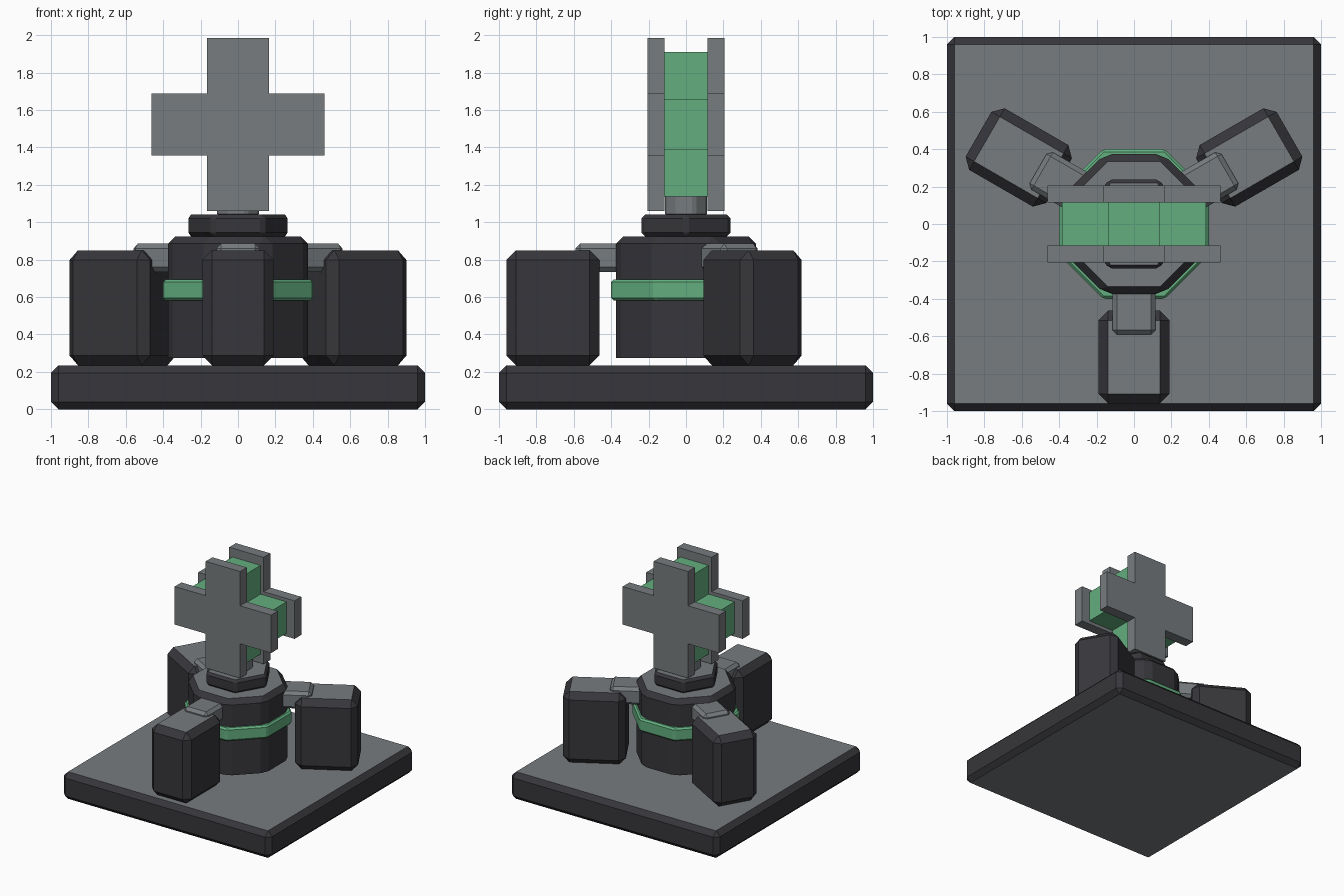
import bpy, bmesh, math
from mathutils import Matrix

if "Cube" in bpy.data.objects:
    bpy.data.objects.remove(bpy.data.objects["Cube"])


def material(name, rgb):
    m = bpy.data.materials.new(name)
    m.diffuse_color = (*rgb, 1)
    m.use_nodes = True
    m.node_tree.nodes["Principled BSDF"].inputs["Base Color"].default_value = m.diffuse_color
    return m


GREY = material("mid grey", (0.185, 0.2, 0.21))
DARK = material("dark charcoal", (0.038, 0.037, 0.043))
GREEN = material("soft green", (0.125, 0.43, 0.215))


def prism(name, outline, z0, z1, mats, bevel=0.0, matrix=Matrix(), keep_bottom=False):
    """Extrude an outline from z0 to z1 and chamfer it; flat ends take the second material."""
    bm = bmesh.new()
    face = bm.faces.new([bm.verts.new((x, y, z0)) for x, y in outline])
    ext = bmesh.ops.extrude_face_region(bm, geom=[face], use_keep_orig=True)
    for v in ext["geom"]:
        if isinstance(v, bmesh.types.BMVert):
            v.co.z = z1
    bmesh.ops.recalc_face_normals(bm, faces=bm.faces[:])
    if bevel:
        edges = [e for e in bm.edges
                 if not keep_bottom or max(v.co.z for v in e.verts) > z0 + 1e-4]
        bmesh.ops.bevel(bm, geom=edges, offset=bevel, segments=1,
                        profile=0.5, affect='EDGES')
    bm.normal_update()
    for f in bm.faces:
        f.material_index = len(mats) - 1 if abs(f.normal.z) > 0.99 else 0
    bm.transform(matrix)
    mesh = bpy.data.meshes.new(name)
    bm.to_mesh(mesh)
    bm.free()
    for m in mats:
        mesh.materials.append(m)
    obj = bpy.data.objects.new(name, mesh)
    bpy.context.collection.objects.link(obj)
    return obj


def rect(x0, x1, y0, y1):
    return [(x0, y0), (x1, y0), (x1, y1), (x0, y1)]


def polygon(n, radius, start=0.0):
    return [(radius * math.cos(start + 2 * math.pi * i / n),
             radius * math.sin(start + 2 * math.pi * i / n)) for i in range(n)]


def octagon(apothem):
    return polygon(8, apothem / math.cos(math.pi / 8), math.pi / 8)


def cross(a, w):
    return [(-w, -a), (w, -a), (w, -w), (a, -w), (a, w), (w, w),
            (w, a), (-w, a), (-w, w), (-a, w), (-a, -w), (-w, -w)]


# Base slab
prism("base", rect(-1, 1, -1, 1), 0, 0.235, [DARK, GREY], 0.04)

# Three pods with connecting arms around the centre
for i, deg in enumerate((-90, 30, 150)):
    turn = Matrix.Rotation(math.radians(deg), 4, 'Z')
    prism(f"pod_{i + 1}", rect(0.463, 0.96, -0.19, 0.19), 0.235, 0.85,
          [DARK, GREY], 0.052, turn)
    prism(f"arm_{i + 1}", rect(0.3, 0.592, -0.115, 0.115), 0.735, 0.885,
          [GREY], 0.025, turn)

# Central barrel with its band, collar and neck
prism("barrel", octagon(0.375), 0.275, 0.925, [DARK, GREY], 0.04, keep_bottom=True)
prism("band", octagon(0.4), 0.582, 0.695, [GREEN], 0.014)
prism("collar", polygon(6, 0.275), 0.925, 1.04, [DARK, GREY], 0.02)
prism("neck", octagon(0.113), 1.03, 1.16, [GREY], 0.015)

# Upright cross: two outer plates and a smaller core between them
upright = Matrix.Translation((0, 0, 1.523)) @ Matrix.Rotation(math.pi / 2, 4, 'X')
prism("cross_core", cross(0.386, 0.136), -0.115, 0.115, [GREEN], matrix=upright)
prism("cross_plate_front", cross(0.463, 0.165), 0.115, 0.207, [GREY], matrix=upright)
prism("cross_plate_back", cross(0.463, 0.165), -0.207, -0.115, [GREY], matrix=upright)
